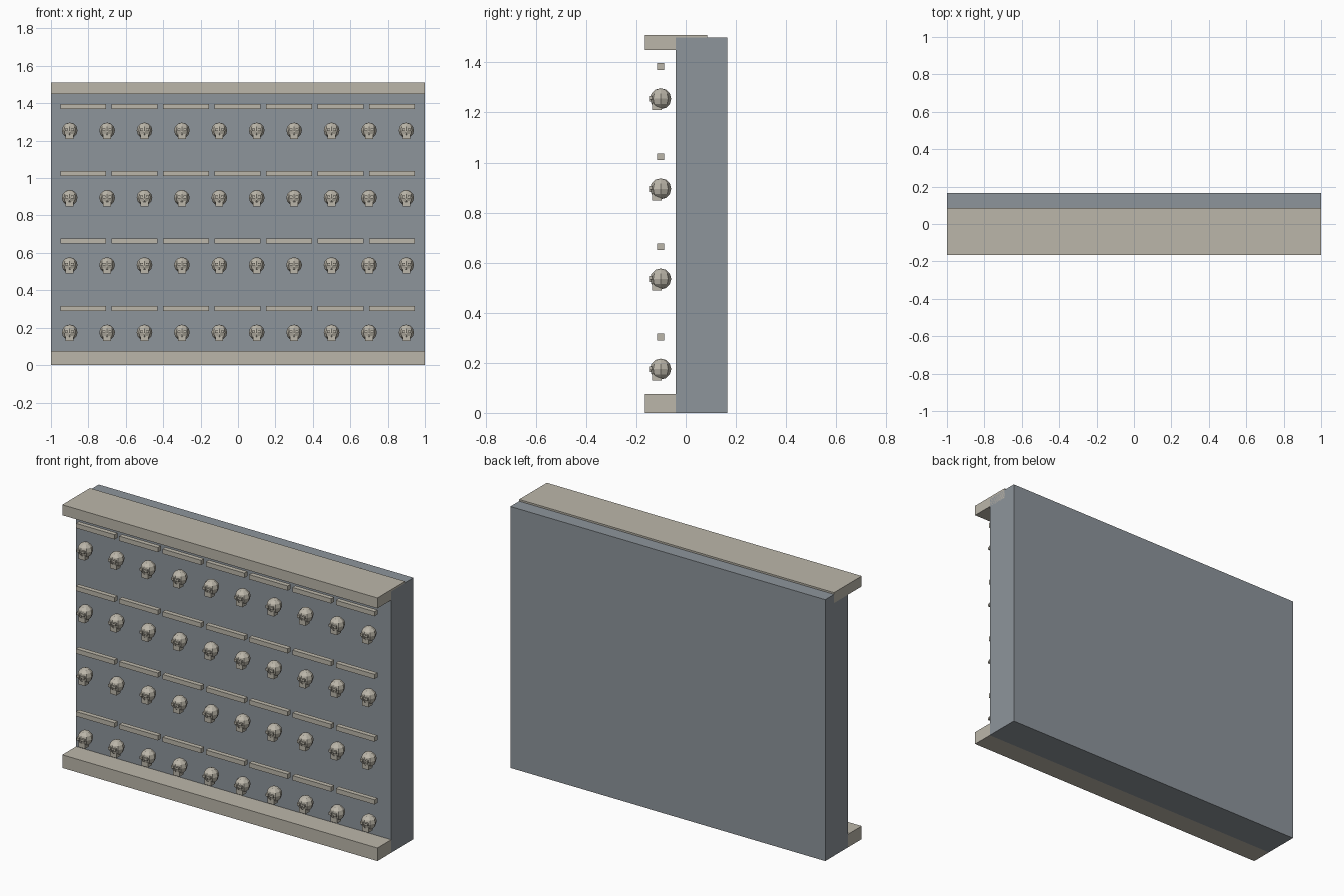
import bpy
from mathutils import Matrix, Vector
import bmesh

default = bpy.data.objects.get("Cube")
if default:
    bpy.data.objects.remove(default, do_unlink=True)


def make_material(name, rgb):
    mat = bpy.data.materials.new(name)
    mat.use_nodes = True
    color = (*rgb, 1)
    mat.diffuse_color = color
    mat.node_tree.nodes["Principled BSDF"].inputs["Base Color"].default_value = color
    return mat


STONE = make_material("grey stone", (0.27, 0.30, 0.33))
BONE = make_material("pale bone", (0.50, 0.47, 0.40))


def add_box(bm, low, high):
    low, high = Vector(low), Vector(high)
    size = Matrix.Diagonal((*(high - low), 1))
    bmesh.ops.create_cube(bm, size=1, matrix=Matrix.Translation((low + high) / 2) @ size)


def finish(bm, name, mat, location=(0, 0, 0)):
    mesh = bpy.data.meshes.new(name)
    bm.to_mesh(mesh)
    bm.free()
    mesh.materials.append(mat)
    obj = bpy.data.objects.new(name, mesh)
    obj.location = location
    bpy.context.collection.objects.link(obj)
    return obj


def box(name, low, high, mat):
    bm = bmesh.new()
    add_box(bm, low, high)
    return finish(bm, name, mat)


# Wall with its ledges
box("wall", (-1, -0.04, 0), (1, 0.165, 1.5), STONE)
box("base_ledge", (-1, -0.165, 0), (1, -0.04, 0.075), BONE)
box("top_ledge", (-1, -0.165, 1.45), (1, 0.085, 1.51), BONE)

# One skull: faceted cranium, jaw, eye sockets and nose
bm = bmesh.new()
bmesh.ops.create_uvsphere(bm, u_segments=8, v_segments=6, radius=0.042)
add_box(bm, (-0.021, -0.033, -0.046), (0.021, 0.004, -0.018))
for side in (-1, 1):
    x = side * 0.016
    add_box(bm, (x - 0.008, -0.046, -0.003), (x + 0.008, -0.034, 0.011))
add_box(bm, (-0.004, -0.045, -0.012), (0.004, -0.036, -0.003))
skull = finish(bm, "skull", BONE)

# Rows of skulls, each under a row of long bones
ROWS, SKULLS, BONES = 4, 10, 7
for row in range(ROWS):
    z = 0.175 + row * 0.36
    for i in range(SKULLS):
        item = skull
        if row or i:
            item = skull.copy()
            bpy.context.collection.objects.link(item)
        item.location = (-0.9 + i * 0.2, -0.1, z)
    for i in range(BONES):
        x = -0.95 + i * 0.275
        box("long_bone", (x, -0.113, z + 0.115), (x + 0.245, -0.086, z + 0.142), BONE)
